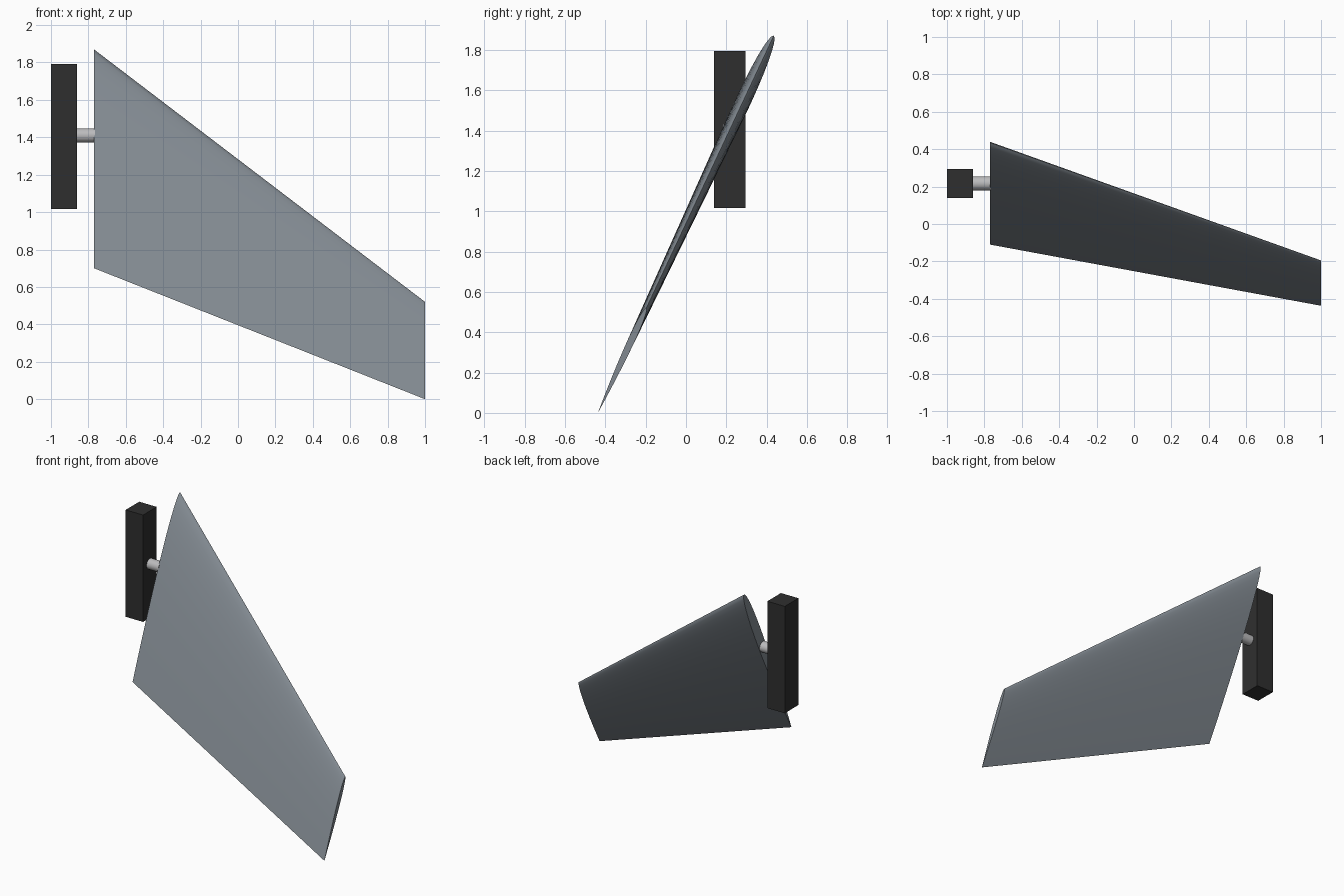
import bpy
import bmesh
import math
from mathutils import Vector

cube = bpy.data.objects.get("Cube")
if cube:
    bpy.data.objects.remove(cube, do_unlink=True)


def material(name, rgb):
    mat = bpy.data.materials.new(name)
    mat.use_nodes = True
    colour = (*rgb, 1.0)
    mat.diffuse_color = colour
    mat.node_tree.nodes["Principled BSDF"].inputs["Base Color"].default_value = colour
    return mat


slate = material("slate grey", (0.22, 0.25, 0.28))
charcoal = material("charcoal", (0.028, 0.028, 0.028))
steel = material("light steel", (0.5, 0.5, 0.51))


def finish(obj, name, mat, smooth=False):
    obj.name = name
    obj.data.materials.append(mat)
    if smooth:
        bpy.ops.object.select_all(action="DESELECT")
        obj.select_set(True)
        bpy.context.view_layer.objects.active = obj
        bpy.ops.object.shade_smooth_by_angle(angle=math.radians(35))


def half_thickness(t, ratio=0.06):
    # Symmetric aerofoil with a closed, sharp trailing edge
    return 5 * ratio * (0.2969 * math.sqrt(t) - 0.126 * t - 0.3516 * t**2
                        + 0.2843 * t**3 - 0.1036 * t**4)


def aerofoil(bm, lead, trail, steps=20):
    lead, trail = Vector(lead), Vector(trail)
    chord = trail - lead
    normal = Vector((0, -chord.z, chord.y))
    ts = [(1 - math.cos(math.pi * i / steps)) / 2 for i in range(steps + 1)]
    loop = [(t, 1) for t in ts] + [(t, -1) for t in reversed(ts[1:-1])]
    return [bm.verts.new(lead + chord * t + normal * side * half_thickness(t))
            for t, side in loop]


# Tapered, swept fin lofted between root and tip sections
bm = bmesh.new()
root = aerofoil(bm, (-0.77, 0.435, 1.87), (-0.77, -0.11, 0.70))
tip = aerofoil(bm, (1.0, -0.197, 0.52), (1.0, -0.437, 0.0))
count = len(root)
for i in range(count):
    j = (i + 1) % count
    bm.faces.new((root[i], root[j], tip[j], tip[i]))
bm.faces.new(root)
bm.faces.new(tip)
bmesh.ops.recalc_face_normals(bm, faces=bm.faces)
mesh = bpy.data.meshes.new("fin")
bm.to_mesh(mesh)
bm.free()
fin = bpy.data.objects.new("fin", mesh)
bpy.context.collection.objects.link(fin)
finish(fin, "fin", slate, smooth=True)

# Pivot shaft joining the fin to its mount
bpy.ops.mesh.primitive_cylinder_add(vertices=24, radius=0.038, depth=0.11,
                                    location=(-0.82, 0.217, 1.41),
                                    rotation=(0, math.pi / 2, 0))
finish(bpy.context.object, "pivot_shaft", steel, smooth=True)

# Mounting block
bpy.ops.mesh.primitive_cube_add(size=1, location=(-0.93, 0.217, 1.405))
block = bpy.context.object
block.scale = (0.14, 0.156, 0.776)
bpy.ops.object.transform_apply(location=False, rotation=False, scale=True)
finish(block, "mounting_block", charcoal)
